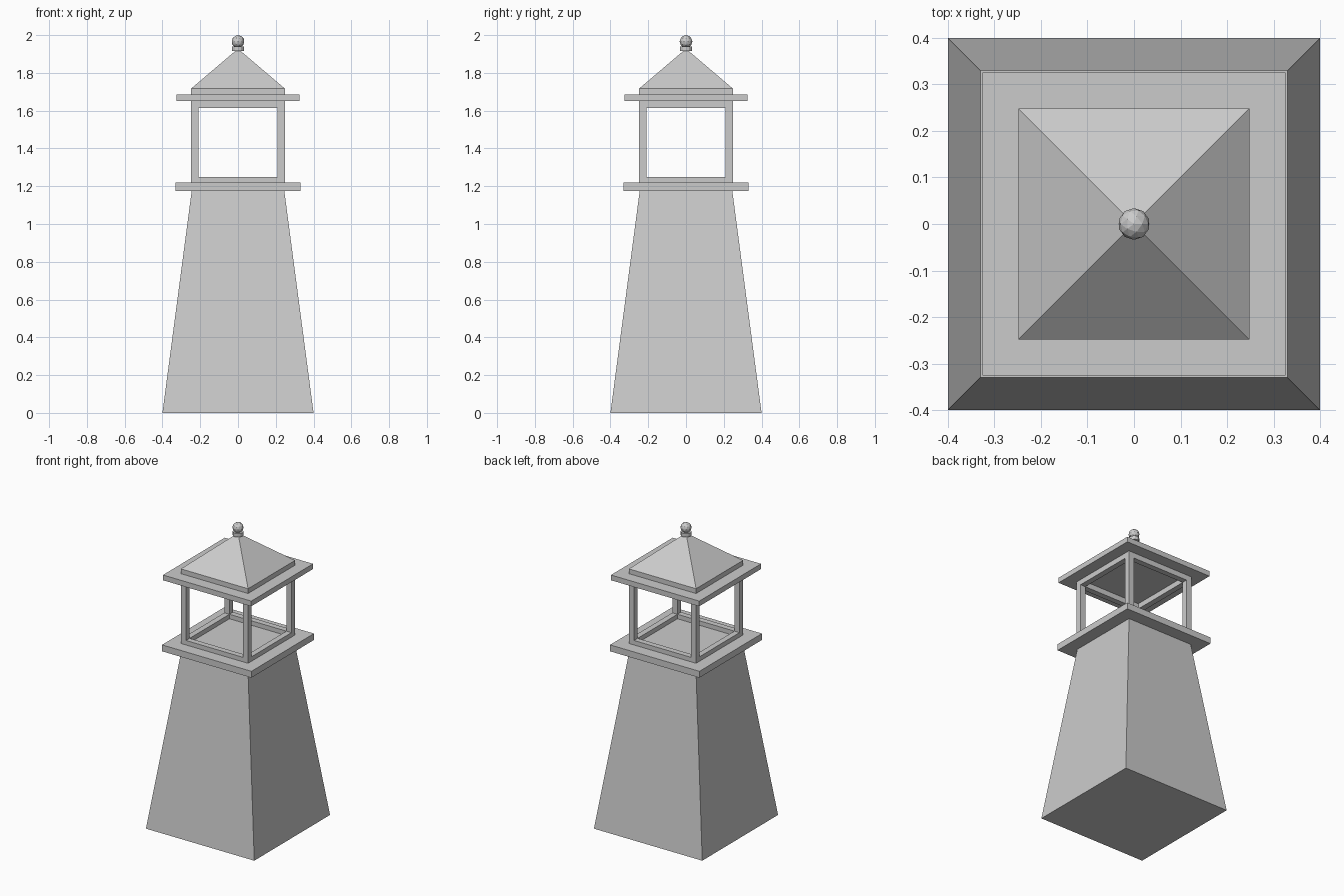
import bpy, bmesh
from math import pi, sqrt

if "Cube" in bpy.data.objects:
    bpy.data.objects.remove(bpy.data.objects["Cube"])


def box(name, center, size):
    bpy.ops.mesh.primitive_cube_add(size=1, location=center)
    ob = bpy.context.object
    ob.name = name
    ob.scale = size
    bpy.ops.object.transform_apply(location=False, rotation=False, scale=True)
    return ob


def slab(name, half, z0, z1):
    return box(name, (0, 0, (z0 + z1) / 2), (2 * half, 2 * half, z1 - z0))


def taper(name, half0, half1, z0, z1):
    # Square frustum, or a pyramid when half1 is 0
    bpy.ops.mesh.primitive_cone_add(vertices=4, radius1=half0 * sqrt(2),
                                    radius2=half1 * sqrt(2), depth=z1 - z0,
                                    location=(0, 0, (z0 + z1) / 2),
                                    rotation=(0, 0, pi / 4))
    ob = bpy.context.object
    ob.name = name
    bpy.ops.object.transform_apply(location=False, rotation=True, scale=False)
    return ob


# Tapered tower and gallery deck
taper("tower", 0.40, 0.245, 0.0, 1.176)
slab("gallery_deck", 0.33, 1.176, 1.219)

# Open lantern room: corner posts with rails between them
OUT, T = 0.248, 0.038
mid, span = OUT - T / 2, 2 * (OUT - T)
for sx, xn in ((-1, "left"), (1, "right")):
    for sy, yn in ((-1, "front"), (1, "back")):
        box(f"post_{yn}_{xn}", (sx * mid, sy * mid, 1.4345), (T, T, 0.431))
for level, z0, z1 in (("lower", 1.219, 1.249), ("upper", 1.614, 1.65)):
    z, h = (z0 + z1) / 2, z1 - z0
    for s, a, b in ((-1, "front", "left"), (1, "back", "right")):
        box(f"{level}_rail_{a}", (0, s * mid, z), (span, T, h))
        box(f"{level}_rail_{b}", (s * mid, 0, z), (T, span, h))

# Roof: eaves slab, plinth and pyramid
slab("roof_eaves", 0.326, 1.65, 1.685)
slab("roof_plinth", OUT, 1.685, 1.717)
taper("roof_pyramid", OUT, 0.0, 1.717, 1.928)

# Finial: collar and faceted ball
bpy.ops.mesh.primitive_cylinder_add(vertices=12, radius=0.033, depth=0.024,
                                    location=(0, 0, 1.927))
bpy.context.object.name = "finial_collar"
bpy.ops.mesh.primitive_ico_sphere_add(subdivisions=2, radius=0.034,
                                      location=(0, 0, 1.966))
bpy.context.object.name = "finial_ball"
